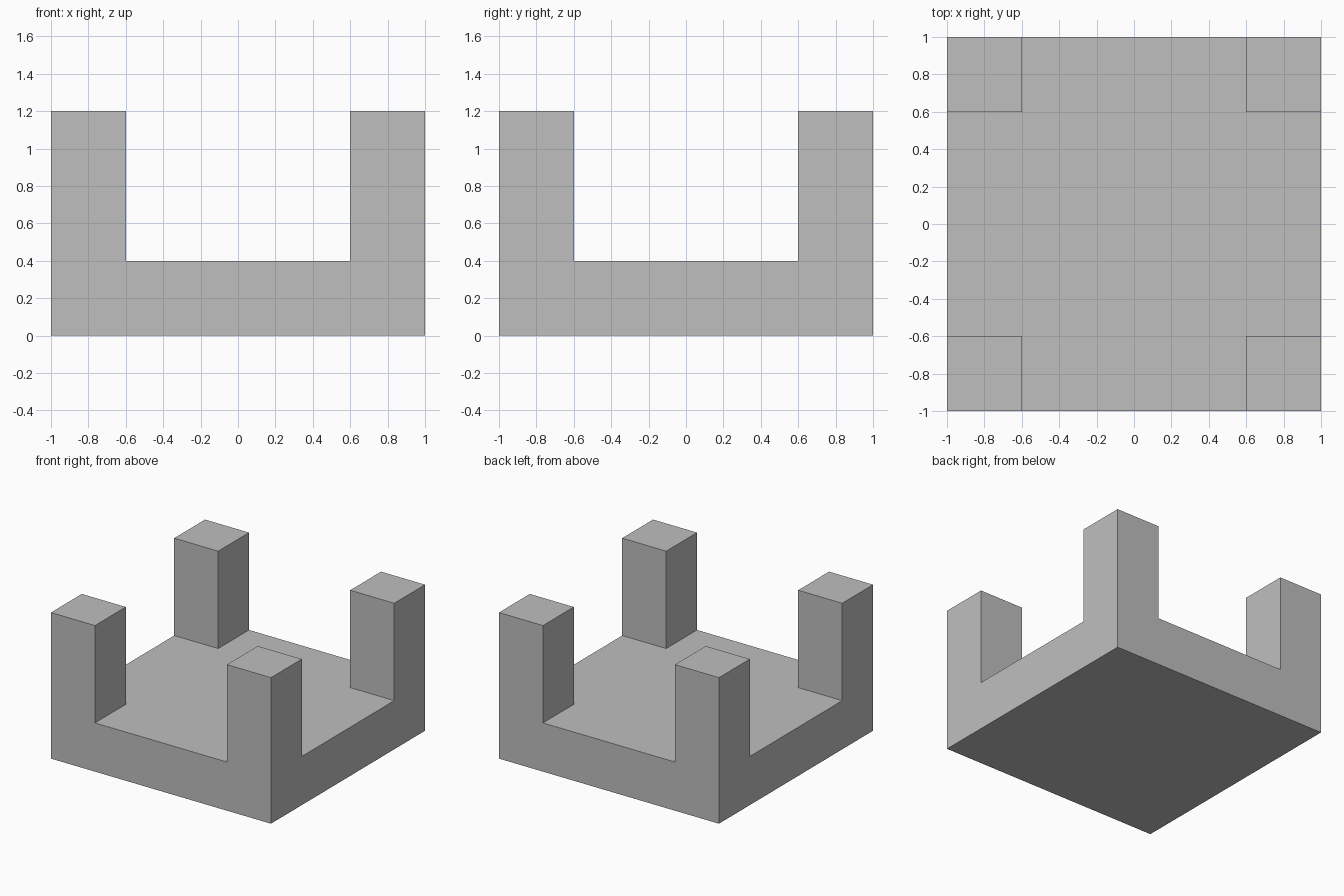
import bpy
import bmesh
from mathutils import Matrix, Vector

default = bpy.data.objects.get("Cube")
if default:
    bpy.data.objects.remove(default, do_unlink=True)

HALF = 1.0      # half width of the base
INNER = 0.6     # inner face of each post
BASE_H = 0.4
POST_H = 0.8


def make_material(name, colour):
    mat = bpy.data.materials.new(name)
    mat.use_nodes = True
    mat.diffuse_color = colour
    mat.node_tree.nodes["Principled BSDF"].inputs["Base Color"].default_value = colour
    return mat


# Base slab
bm = bmesh.new()
slab = Matrix.Translation((0, 0, BASE_H / 2)) @ Matrix.Diagonal((2 * HALF, 2 * HALF, BASE_H, 1))
bmesh.ops.create_cube(bm, size=1, matrix=slab)

# Cut lines that mark out the corner squares
for axis in (Vector((1, 0, 0)), Vector((0, 1, 0))):
    for side in (-1, 1):
        bmesh.ops.bisect_plane(bm, geom=bm.verts[:] + bm.edges[:] + bm.faces[:],
                               plane_co=axis * side * INNER, plane_no=axis)

# Corner posts raised from the top of the slab
bm.normal_update()
corners = []
for face in bm.faces:
    centre = face.calc_center_median()
    if face.normal.z > 0.9 and min(abs(centre.x), abs(centre.y)) > INNER:
        corners.append(face)
raised = bmesh.ops.extrude_discrete_faces(bm, faces=corners)["faces"]
tops = {v for face in raised for v in face.verts}
bmesh.ops.translate(bm, verts=list(tops), vec=(0, 0, POST_H))

# Merge coplanar faces into clean flat sides
bmesh.ops.remove_doubles(bm, verts=bm.verts[:], dist=0.0001)
bmesh.ops.dissolve_limit(bm, angle_limit=0.01, verts=bm.verts[:], edges=bm.edges[:])
bmesh.ops.recalc_face_normals(bm, faces=bm.faces[:])

mesh = bpy.data.meshes.new("base_with_corner_posts")
bm.to_mesh(mesh)
bm.free()
mesh.materials.append(make_material("plain grey", (0.52, 0.52, 0.52, 1)))
block = bpy.data.objects.new("base_with_corner_posts", mesh)
bpy.context.collection.objects.link(block)
